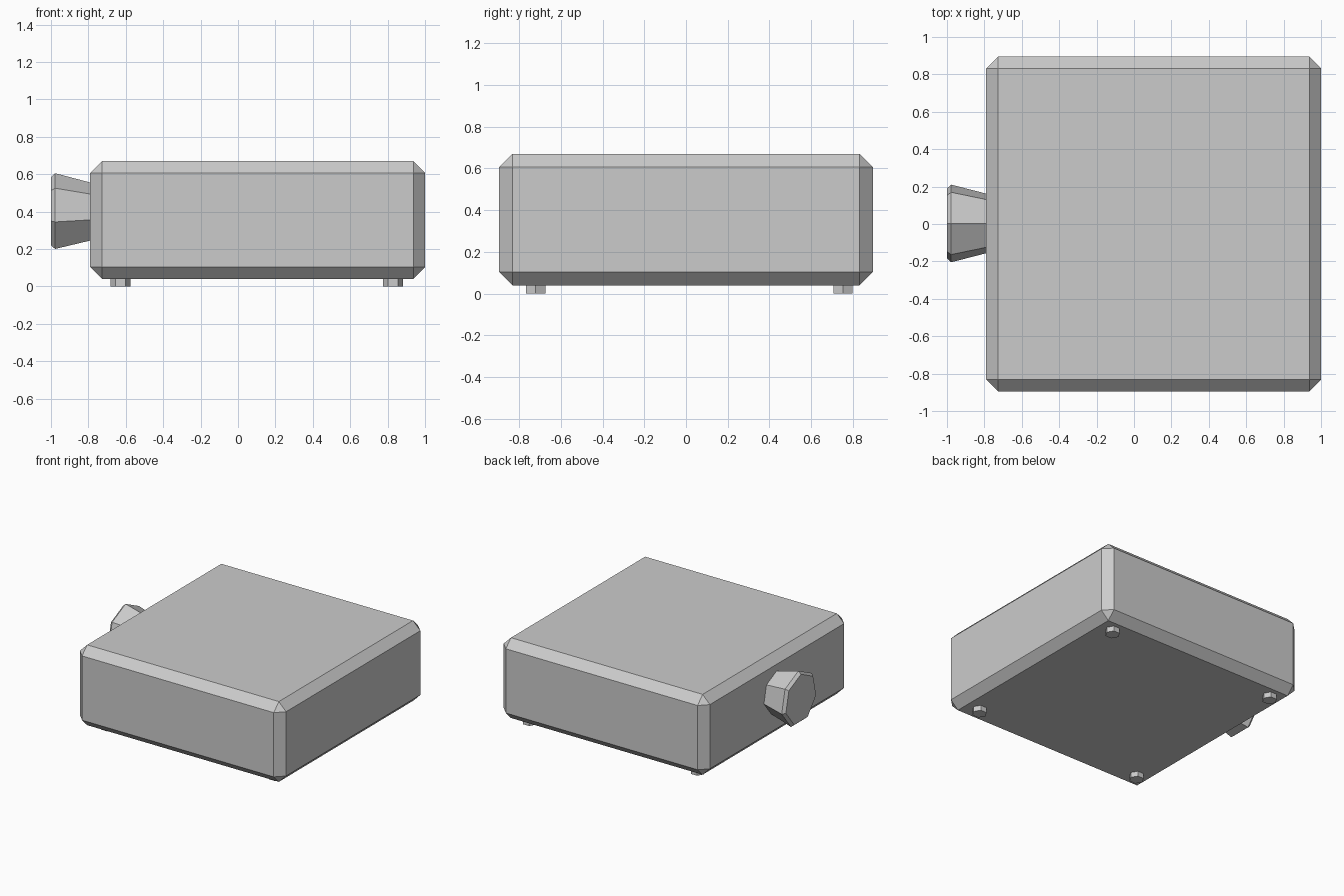
import bpy, bmesh
from math import sin, cos, tau

if "Cube" in bpy.data.objects:
    bpy.data.objects.remove(bpy.data.objects["Cube"])


def add_object(name, bm):
    bmesh.ops.recalc_face_normals(bm, faces=bm.faces)
    mesh = bpy.data.meshes.new(name)
    bm.to_mesh(mesh)
    bm.free()
    obj = bpy.data.objects.new(name, mesh)
    bpy.context.collection.objects.link(obj)
    return obj


def loft(name, sides, rings, point):
    """Closed prism through (offset, radius) rings; point() places each vertex."""
    bm = bmesh.new()
    loops = [[bm.verts.new(point(d, r * cos(tau * i / sides), r * sin(tau * i / sides)))
              for i in range(sides)] for d, r in rings]
    for a, b in zip(loops, loops[1:]):
        for i in range(sides):
            j = (i + 1) % sides
            bm.faces.new((a[i], a[j], b[j], b[i]))
    bm.faces.new(loops[0])
    bm.faces.new(loops[-1])
    return add_object(name, bm)


# Chamfered box body
bm = bmesh.new()
bmesh.ops.create_cube(bm, size=1)
bmesh.ops.scale(bm, vec=(1.79, 1.79, 0.63), verts=bm.verts)
bmesh.ops.translate(bm, vec=(0.105, 0, 0.355), verts=bm.verts)
body = add_object("body", bm)
bevel = body.modifiers.new("chamfer", 'BEVEL')
bevel.width = 0.063
bevel.segments = 1

# Seven-sided flared knob on the left side, one corner pointing up
loft("side_knob", 7, [(-1.0, 0.192), (-0.978, 0.213), (-0.77, 0.158)],
     lambda d, a, b: (d, 0.003 + b, 0.392 + a))

# Four hexagonal feet
for x, side in ((-0.628, "left"), (0.83, "right")):
    for y, end in ((-0.72, "front"), (0.752, "back")):
        loft(f"{end}_{side}_foot", 6, [(0, 0.0535), (0.045, 0.0535)],
             lambda d, a, b: (x + a, y + b, d))
